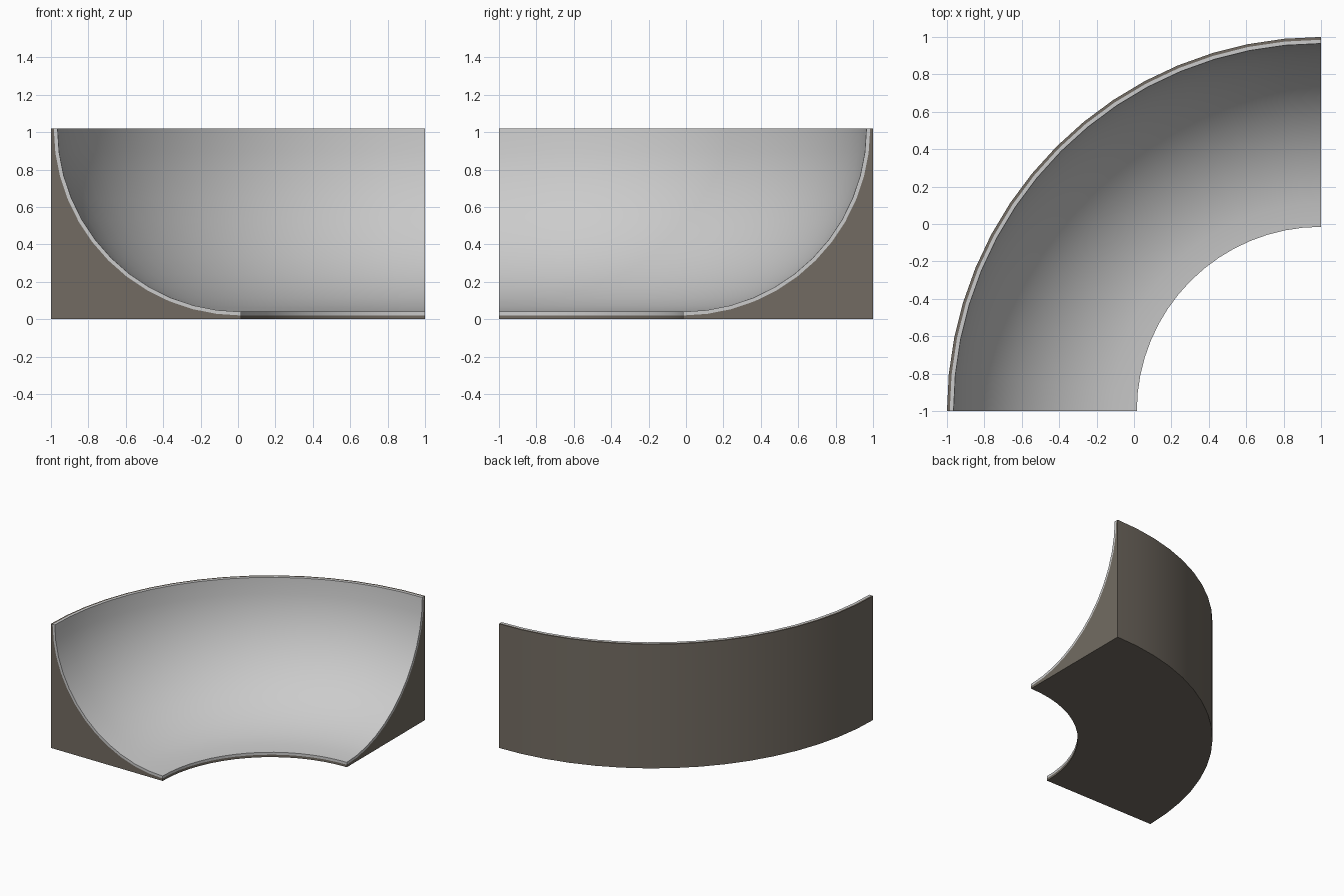
import bpy, bmesh
from math import sin, cos, pi

if "Cube" in bpy.data.objects:
    bpy.data.objects.remove(bpy.data.objects["Cube"])

AXIS_X, AXIS_Y = 1.0, -1.0      # corner the ramp sweeps around
R_IN, R_OUT, HEIGHT = 0.985, 2.0, 1.02
SWEEP_STEPS, ARC_STEPS = 16, 12


def arc(radius):
    """Concave quarter arc in (r, z), from inner bottom lip to outer top lip."""
    return [(R_IN + radius * sin(a), HEIGHT - radius * cos(a))
            for a in (pi / 2 * i / ARC_STEPS for i in range(ARC_STEPS + 1))]


def sweep(name, profile, color=None):
    """Sweep a closed (r, z) profile through a quarter turn and cap both ends."""
    bm = bmesh.new()
    rings = []
    for i in range(SWEEP_STEPS + 1):
        t = pi / 2 + pi / 2 * i / SWEEP_STEPS
        rings.append([bm.verts.new((AXIS_X + r * cos(t), AXIS_Y + r * sin(t), z))
                      for r, z in profile])
    n = len(profile)
    for a, b in zip(rings, rings[1:]):
        for j in range(n):
            k = (j + 1) % n
            bm.faces.new((a[j], a[k], b[k], b[j]))
    bm.faces.new(rings[0])
    bm.faces.new(rings[-1][::-1])
    bmesh.ops.recalc_face_normals(bm, faces=bm.faces)
    mesh = bpy.data.meshes.new(name)
    bm.to_mesh(mesh)
    bm.free()
    obj = bpy.data.objects.new(name, mesh)
    bpy.context.collection.objects.link(obj)
    if color:
        mat = bpy.data.materials.new(name + "_material")
        mat.diffuse_color = color
        mat.use_nodes = True
        mat.node_tree.nodes["Principled BSDF"].inputs["Base Color"].default_value = mat.diffuse_color
        mesh.materials.append(mat)
    bpy.ops.object.select_all(action='DESELECT')
    obj.select_set(True)
    bpy.context.view_layer.objects.active = obj
    bpy.ops.object.shade_smooth_by_angle(angle=pi / 6)
    return obj


# Dark solid body under the curve
sweep("ramp_body", arc(1.0) + [(R_OUT, HEIGHT), (R_OUT, 0), (R_IN, 0)],
      (0.17, 0.148, 0.122, 1))

# Thin grey riding surface laid on the body
sweep("ramp_surface", arc(0.98) + arc(1.0)[::-1])
